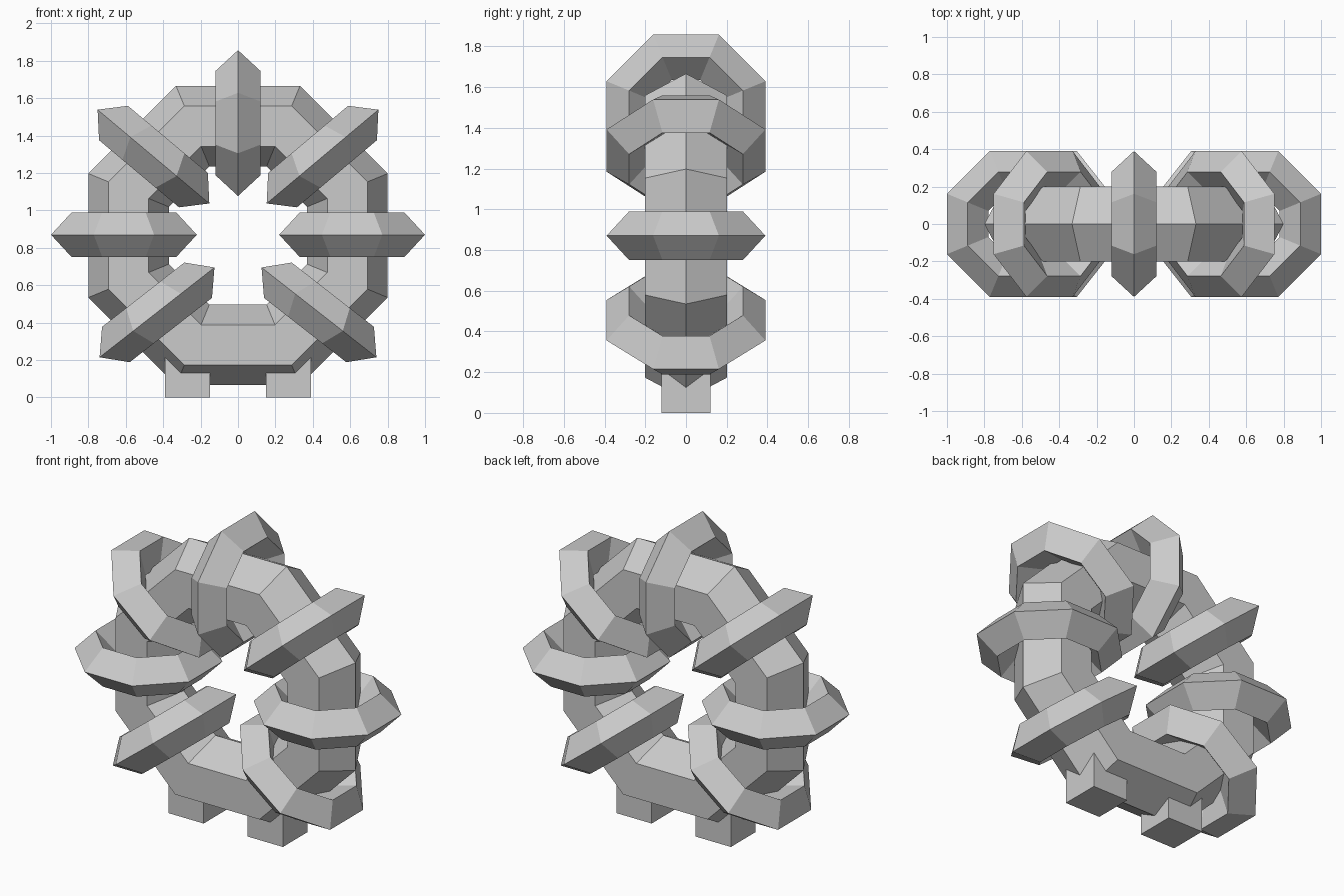
import bpy
from math import radians
from mathutils import Matrix

if "Cube" in bpy.data.objects:
    bpy.data.objects.remove(bpy.data.objects["Cube"])

CENTRE_Z = 0.866


def ring(name, centre, major, minor, sides, tilt):
    """Eight-segment faceted torus; tilt turns its plane about the y axis."""
    bpy.ops.mesh.primitive_torus_add(major_segments=8, minor_segments=sides,
                                     major_radius=major, minor_radius=minor)
    ob = bpy.context.object
    ob.name = name
    # half-segment turn so flats, not corners, face outward
    ob.data.transform(Matrix.Rotation(radians(22.5), 4, 'Z'))
    ob.location = centre
    ob.rotation_euler = (0, radians(-tilt), 0)
    for p in ob.data.polygons:
        p.use_smooth = False
    return ob


# large upright ring with hexagonal section
main = ring("main_ring", (0, 0, CENTRE_Z), 0.633, 0.233, 6, 0)
main.rotation_euler = (radians(90), 0, 0)

# small diamond-section rings threaded around the large ring
R, r = 0.302, 0.12
ring("top_link", (0, 0, 1.467), R, r, 4, 90)
for side, s in (("left", -1), ("right", 1)):
    ring(f"upper_{side}_link", (s * 0.452, 0, 1.288), R, r, 4, s * 40)
    ring(f"middle_{side}_link", (s * 0.61, 0, 0.87), R, r, 4, 0)
    ring(f"lower_{side}_link", (s * 0.433, 0, 0.455), R, r, 4, -s * 38)

    # block foot sunk into the underside of the large ring
    bpy.ops.mesh.primitive_cube_add(size=1, location=(s * 0.27, 0, 0.12))
    foot = bpy.context.object
    foot.name = f"{side}_foot"
    foot.scale = (0.24, 0.24, 0.24)
